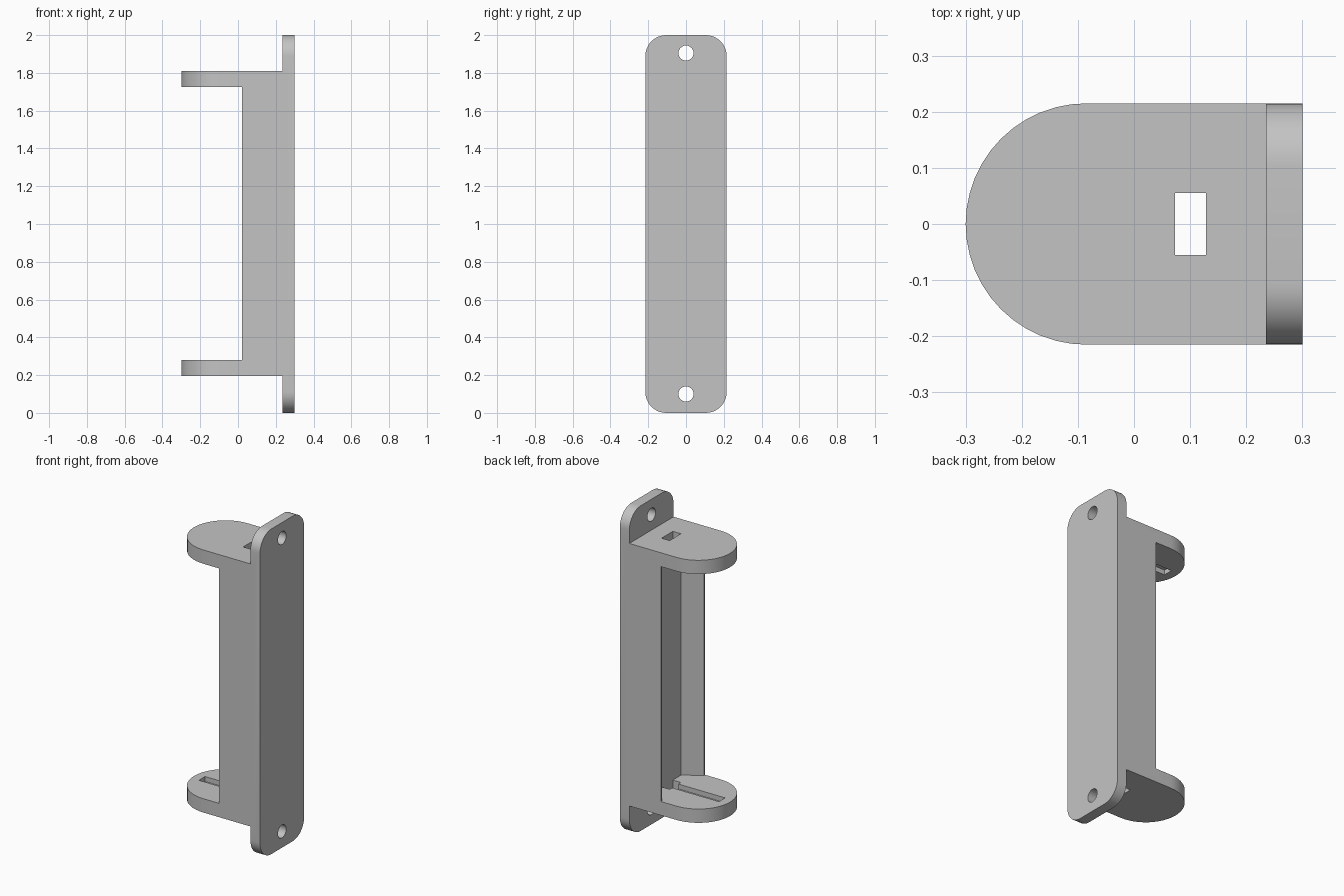
import bpy, bmesh, math
from mathutils import Vector

cube = bpy.data.objects.get("Cube")
if cube:
    bpy.data.objects.remove(cube, do_unlink=True)

grey = bpy.data.materials.new("plain_grey")
grey.use_nodes = True
colour = (0.55, 0.55, 0.55, 1)
grey.diffuse_color = colour
grey.node_tree.nodes["Principled BSDF"].inputs["Base Color"].default_value = colour

HALF = 0.215                      # half the width of the bracket
BACK, PLATE = 0.30, 0.235         # outer and inner face of the mounting plate
SHELVES = ((0.195, 0.28), (1.725, 1.81))


def prism(name, outline, low, high, axis="z"):
    """Extrude an outline: (x, y) along z, or (y, z) along x."""
    place = (lambda a, b, h: (a, b, h)) if axis == "z" else (lambda a, b, h: (h, a, b))
    bm = bmesh.new()
    face = bm.faces.new([bm.verts.new(place(a, b, low)) for a, b in outline])
    moved = bmesh.ops.extrude_face_region(bm, geom=[face])["geom"]
    verts = [v for v in moved if isinstance(v, bmesh.types.BMVert)]
    bmesh.ops.translate(bm, verts=verts, vec=Vector(place(0, 0, high - low)))
    bmesh.ops.recalc_face_normals(bm, faces=bm.faces)
    mesh = bpy.data.meshes.new(name)
    bm.to_mesh(mesh)
    bm.free()
    mesh.materials.append(grey)
    obj = bpy.data.objects.new(name, mesh)
    bpy.context.collection.objects.link(obj)
    return obj


def arc(cx, cy, radius, start, end, steps):
    angles = [math.radians(start + (end - start) * i / steps) for i in range(steps + 1)]
    return [(cx + radius * math.cos(t), cy + radius * math.sin(t)) for t in angles]


def rect(x0, x1, half):
    return [(x0, -half), (x1, -half), (x1, half), (x0, half)]


def combine(target, tool, operation):
    """Apply a boolean and discard the tool."""
    mod = target.modifiers.new(operation.lower(), "BOOLEAN")
    mod.object, mod.operation, mod.solver = tool, operation, "EXACT"
    bpy.ops.object.select_all(action="DESELECT")
    bpy.context.view_layer.objects.active = target
    target.select_set(True)
    bpy.ops.object.modifier_apply(modifier=mod.name)
    bpy.data.objects.remove(tool, do_unlink=True)


# Mounting plate with rounded corners
r = 0.11
plate_outline = []
for i, (y, z) in enumerate(((1, 2 - r), (-1, 2 - r), (-1, r), (1, r))):
    plate_outline += arc(y * (HALF - r), z, r, 90 * i, 90 * i + 90, 10)
body = prism("wall_bracket", plate_outline, PLATE, BACK, "x")

# Spine with an angled trough facing -x
trough = [(0.02, -0.205), (0.128, -0.135), (0.128, 0.135), (0.02, 0.205)]
spine_outline = trough + [(0.02, HALF), (0.26, HALF), (0.26, -HALF), (0.02, -HALF)]
combine(body, prism("spine", spine_outline, SHELVES[0][0] + 0.04, SHELVES[1][1] - 0.04), "UNION")

# Round-ended shelves
shelf_outline = arc(-0.3 + HALF, 0, HALF, 90, 270, 24) + [(0.26, -HALF), (0.26, HALF)]
for low, high in SHELVES:
    combine(body, prism("shelf", shelf_outline, low, high), "UNION")

# Slots through the shelves, and shallow grooves on their inner faces
groove = 0.03
for (low, high), inner in zip(SHELVES, (SHELVES[0][1], SHELVES[1][0])):
    combine(body, prism("slot_cutter", rect(0.073, 0.128, 0.055), low - 0.02, high + 0.02), "DIFFERENCE")
    combine(body, prism("groove_cutter", rect(-0.245, 0.09, 0.03), inner - groove, inner + groove), "DIFFERENCE")

# Screw holes
for z in (0.1, 1.905):
    hole = arc(0, z, 0.04, 0, 360, 24)[:-1]
    combine(body, prism("hole_cutter", hole, PLATE - 0.05, BACK + 0.05, "x"), "DIFFERENCE")

bpy.context.view_layer.objects.active = body
body.select_set(True)
bpy.ops.object.shade_smooth_by_angle(angle=math.radians(30))
